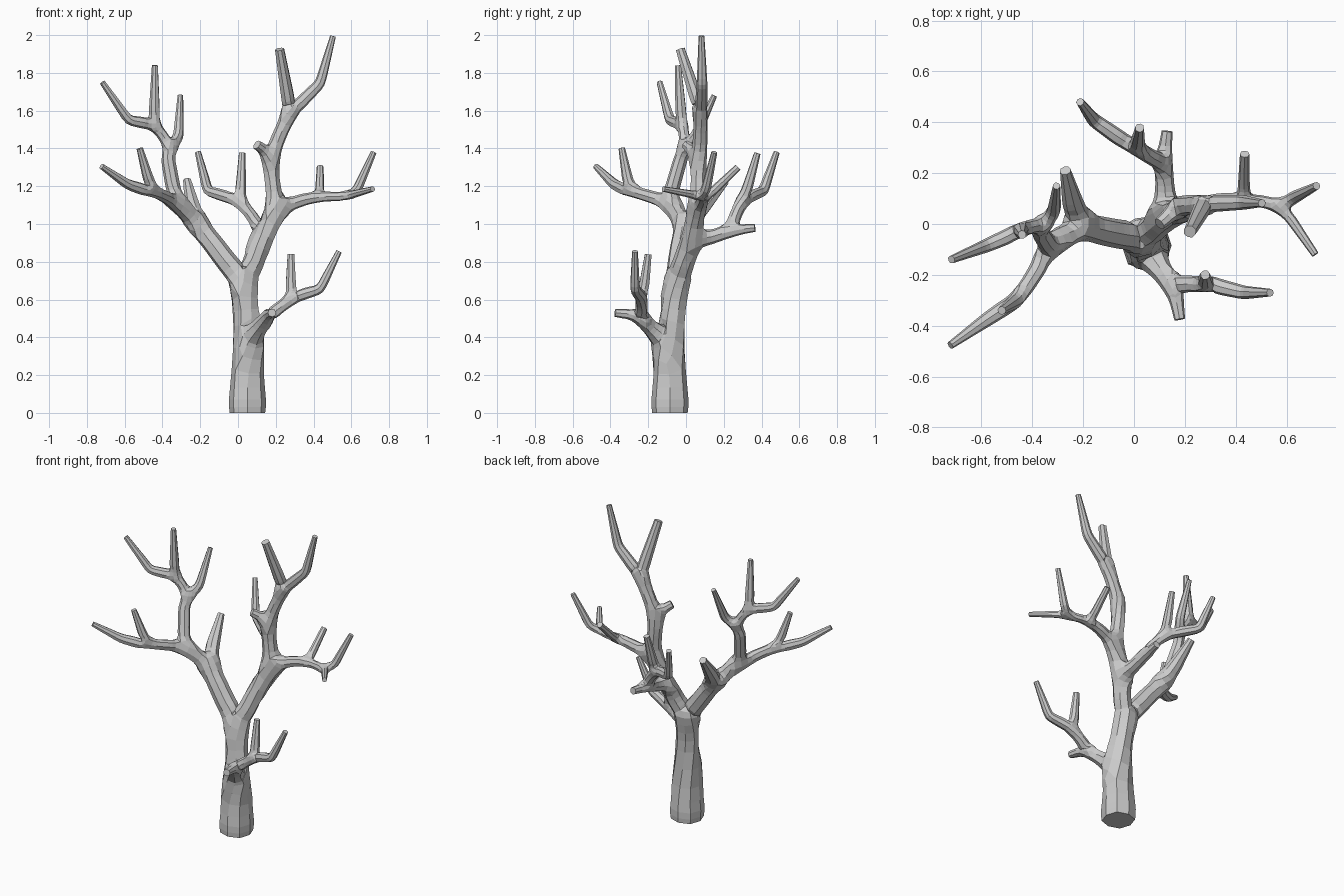
import bpy, bmesh
from mathutils import Vector

points, edges, radii = [], [], []


def limb(parent, r0, r1, *path):
    """Chain of skeleton points growing from a parent point, tapering r0 to r1."""
    ids = []
    for i, p in enumerate(path):
        t = (i / max(1, len(path) - 1)) ** 2
        points.append(Vector(p))
        radii.append(r0 + (r1 - r0) * t)
        ids.append(len(points) - 1)
        if parent is not None:
            edges.append((parent, ids[-1]))
        parent = ids[-1]
    return ids[-1]


# trunk
foot = limb(None, .092, .099, (.05, -.085, 0), (.05, -.085, .06))
knee = limb(foot, .082, .076, (.05, -.085, .21), (.05, -.088, .36))
fork = limb(knee, .068, .058, (.045, -.078, .49), (.035, -.063, .60), (.03, -.05, .69))

# low branch on the right with a stub and two twigs
low = limb(knee, .045, .034, (.10, -.175, .44), (.15, -.24, .50))
limb(low, .028, .021, (.165, -.29, .52), (.18, -.375, .53))
low2 = limb(low, .032, .028, (.21, -.235, .55), (.285, -.235, .605))
limb(low2, .028, .018, (.28, -.222, .67), (.28, -.20, .84))
limb(low2, .030, .015, (.35, -.25, .63), (.435, -.27, .655), (.535, -.27, .855))

# left main bough and its stub
left = limb(fork, .056, .05, (-.06, -.04, .80), (-.135, -.025, .90), (-.21, -.005, .99))
limb(left, .042, .021, (-.24, .08, 1.08), (-.27, .21, 1.23))
left2 = limb(left, .046, .04, (-.275, -.05, 1.065), (-.33, -.088, 1.11))

# left lower branch
ll = limb(left2, .033, .029, (-.375, -.17, 1.14), (-.45, -.29, 1.175))
limb(ll, .027, .016, (-.475, -.31, 1.24), (-.52, -.34, 1.40))
limb(ll, .031, .015, (-.51, -.33, 1.185), (-.585, -.38, 1.21), (-.722, -.477, 1.305))

# left upper branch
lu = limb(left2, .036, .03, (-.345, -.07, 1.20), (-.37, -.03, 1.34), (-.36, -.005, 1.405))
limb(lu, .027, .014, (-.315, .05, 1.465), (-.305, .15, 1.68))
lu2 = limb(lu, .028, .027, (-.40, -.01, 1.47), (-.445, -.02, 1.525))
limb(lu2, .029, .016, (-.443, -.028, 1.60), (-.44, -.042, 1.84))
limb(lu2, .030, .015, (-.50, -.05, 1.535), (-.58, -.085, 1.55), (-.718, -.14, 1.75))

# right main bough
right = limb(fork, .054, .052, (.08, -.015, .79), (.12, .03, .92))
right2 = limb(right, .05, .046, (.17, .05, 1.0), (.20, .06, 1.08))

# rear branch with stub and two twigs
rear = limb(right, .038, .032, (.122, .13, .93), (.118, .235, .965))
limb(rear, .027, .021, (.122, .29, .972), (.13, .365, .98))
rear2 = limb(rear, .031, .028, (.075, .26, 1.04), (.01, .295, 1.12))
limb(rear2, .028, .017, (.015, .325, 1.19), (.022, .378, 1.375))
limb(rear2, .031, .015, (-.06, .34, 1.145), (-.16, .41, 1.175), (-.212, .48, 1.38))

# right outer branch with three twigs
ro = limb(right2, .034, .025, (.275, .078, 1.105), (.35, .09, 1.13), (.43, .095, 1.145))
limb(ro, .023, .018, (.432, .15, 1.18), (.435, .275, 1.30))
ro2 = limb(ro, .024, .022, (.50, .09, 1.145), (.575, .07, 1.145))
limb(ro2, .020, .014, (.62, .015, 1.16), (.713, -.12, 1.185))
limb(ro2, .025, .015, (.63, .105, 1.18), (.718, .15, 1.38))

# right crown
crown = limb(right2, .042, .04, (.185, .065, 1.20), (.168, .07, 1.345))
limb(crown, .03, .024, (.14, .035, 1.39), (.10, 0, 1.42))
crown2 = limb(crown, .038, .034, (.215, .075, 1.46), (.275, .08, 1.59))
limb(crown2, .034, .024, (.262, .05, 1.68), (.22, -.03, 1.925))
limb(crown2, .032, .015, (.34, .082, 1.65), (.435, .085, 1.745), (.503, .082, 1.995))

# skeleton mesh wrapped by a skin
mesh = bpy.data.meshes.new("tree")
mesh.from_pydata(points, edges, [])
tree = bpy.data.objects.new("tree", mesh)
bpy.context.collection.objects.link(tree)
skin = tree.modifiers.new("skin", 'SKIN')
skin.use_x_symmetry = False
for i, sv in enumerate(mesh.skin_vertices[0].data):
    sv.radius = (radii[i] * 1.02,) * 2
    sv.use_root = i == 0


def bake():
    """Apply the modifiers and return the result as a bmesh."""
    bpy.context.view_layer.update()
    ev = tree.evaluated_get(bpy.context.evaluated_depsgraph_get())
    bm = bmesh.new()
    bm.from_mesh(ev.to_mesh())
    ev.to_mesh_clear()
    tree.modifiers.clear()
    return bm


def store(bm, name):
    new = bpy.data.meshes.new(name)
    bm.to_mesh(new)
    bm.free()
    tree.data = new


# open the cut ends so that rounding keeps them flat
bm = bake()
caps = set()
for i, p in enumerate(points):
    links = [e for e in edges if i in e]
    if len(links) == 1:
        other = points[links[0][0] if links[0][1] == i else links[0][1]]
        d = (p - other).normalized()
        for f in bm.faces:
            if all(abs((v.co - p).dot(d)) < .002 and (v.co - p).length < 2.5 * radii[i]
                   for v in f.verts):
                caps.add(f)
bmesh.ops.delete(bm, geom=list(caps), context='FACES')
store(bm, "tree_open")

# one rounding step turns the square limbs into octagons
sub = tree.modifiers.new("round", 'SUBSURF')
sub.levels = sub.render_levels = 1
sub.use_limit_surface = False
bm = bake()

# flat caps on trunk foot and twig tips
bmesh.ops.holes_fill(bm, edges=[e for e in bm.edges if e.is_boundary], sides=0)
bmesh.ops.recalc_face_normals(bm, faces=bm.faces)
for f in bm.faces:
    f.smooth = False
store(bm, "tree_mesh")
